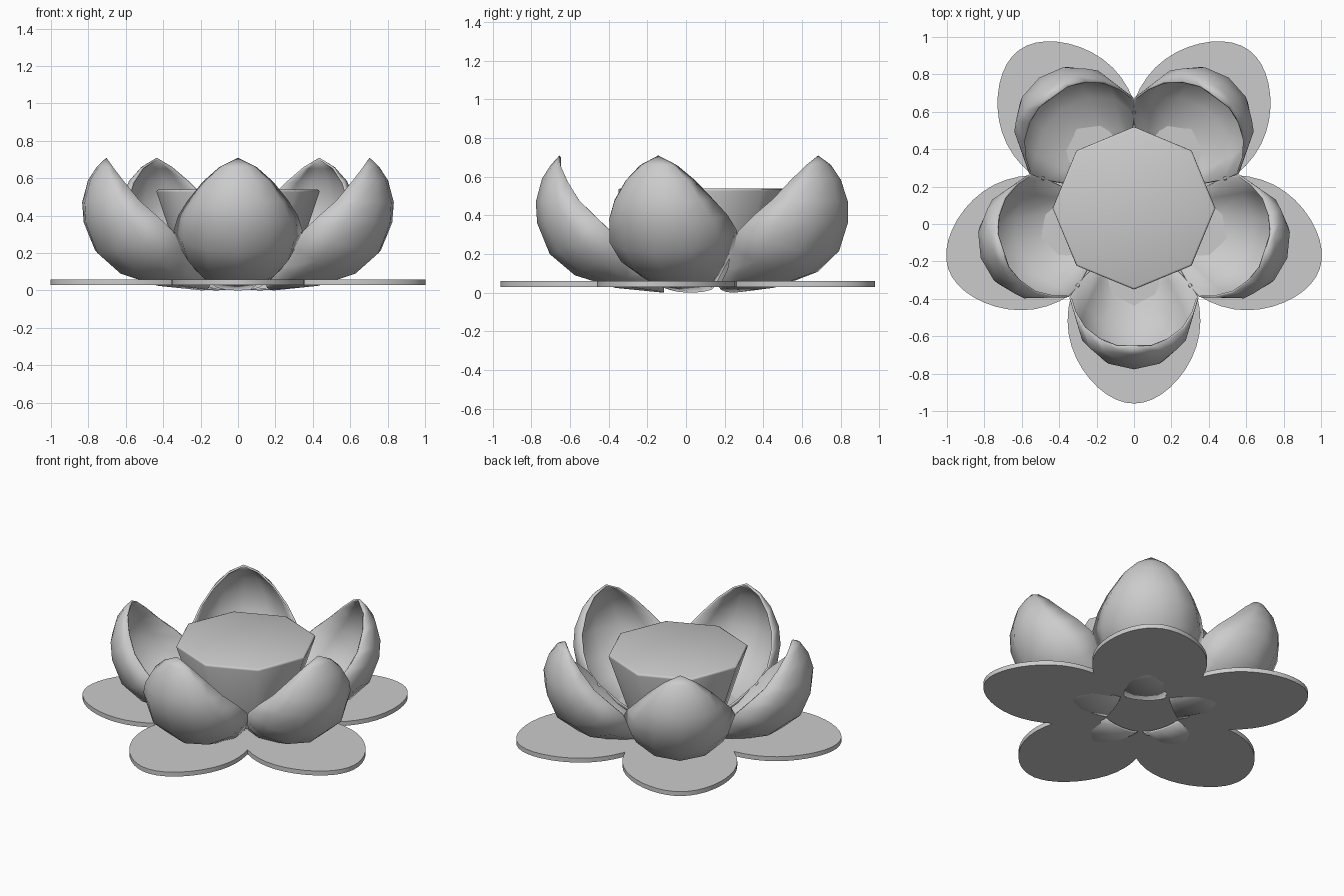
import bpy, bmesh, math
from mathutils import Matrix

if "Cube" in bpy.data.objects:
    bpy.data.objects.remove(bpy.data.objects["Cube"])

CENTRE_Y = 0.085
GREY = (0.6, 0.6, 0.6, 1)
mat = bpy.data.materials.new("plain grey")
mat.use_nodes = True
mat.diffuse_color = GREY
mat.node_tree.nodes["Principled BSDF"].inputs["Base Color"].default_value = GREY


def finish(name, bm, turn=0.0, angle=180):
    """Turn the part about the flower centre and make it a smooth object."""
    bmesh.ops.recalc_face_normals(bm, faces=bm.faces)
    bm.transform(Matrix.Translation((0, CENTRE_Y, 0)) @ Matrix.Rotation(turn, 4, "Z"))
    mesh = bpy.data.meshes.new(name)
    bm.to_mesh(mesh)
    bm.free()
    mesh.materials.append(mat)
    ob = bpy.data.objects.new(name, mesh)
    bpy.context.collection.objects.link(ob)
    bpy.ops.object.select_all(action="DESELECT")
    ob.select_set(True)
    bpy.context.view_layer.objects.active = ob
    bpy.ops.object.shade_smooth_by_angle(angle=math.radians(angle))
    return ob


# petal rows: spine radius, spine height, rim half width, rim radius, rim height
PETAL_ROWS = [
    (.20, .00, .13, .20, .03), (.45, .025, .22, .32, .12),
    (.66, .09, .31, .41, .23), (.79, .20, .345, .48, .32),
    (.855, .36, .32, .56, .40), (.862, .47, .27, .64, .48),
    (.83, .59, .19, .70, .58), (.785, .66, .10, .735, .66),
]


def petal(name, turn):
    """Cupped shell whose rows are half ellipses between rim and spine."""
    bm = bmesh.new()
    rows = []
    for sr, sz, w, rr, rz in PETAL_ROWS:
        row = []
        for i in range(-3, 4):
            a = i * math.pi / 6
            c = math.cos(a)
            row.append(bm.verts.new((rr + (sr - rr) * c, w * math.sin(a), rz + (sz - rz) * c)))
        rows.append(row)
    for low, high in zip(rows, rows[1:]):
        for i in range(6):
            bm.faces.new((low[i], low[i + 1], high[i + 1], high[i]))
    tip = bm.verts.new((.74, 0, .71))
    for a, b in zip(rows[-1], rows[-1][1:]):
        bm.faces.new((a, b, tip))
    ob = finish(name, bm, turn)
    # make the shell thicken towards the inside of the cup
    shell = ob.modifiers.new("thickness", "SOLIDIFY")
    shell.thickness = 0.012
    shell.offset = -1


def leaf(name, turn):
    """Flat oval pad with a slightly pointed outer end."""
    bm = bmesh.new()
    ring = []
    for i in range(40):
        t = math.tau * i / 40
        pinch = 1 - .13 * max(0, math.cos(t)) ** 2
        ring.append(bm.verts.new((.605 + .44 * math.cos(t), .355 * math.sin(t) * pinch, .03)))
    face = bm.faces.new(ring)
    top = bmesh.ops.extrude_face_region(bm, geom=[face])["geom"]
    bmesh.ops.translate(bm, vec=(0, 0, .03), verts=[v for v in top if isinstance(v, bmesh.types.BMVert)])
    finish(name, bm, turn, 30)


# five petals and five leaves around the centre
PLACES = ("front", "front_left", "back_left", "back_right", "front_right")
for k, place in enumerate(PLACES):
    turn = math.radians(-90 + 72 * k)
    petal(place + "_petal", turn)
    leaf(place + "_leaf", turn)

# eight-sided tapered core with a softened upper rim
bm = bmesh.new()
bmesh.ops.create_cone(bm, cap_ends=True, segments=8, radius1=.27, radius2=.44, depth=.51,
                      matrix=Matrix.Translation((0, 0, .285)))
rim = [e for e in bm.edges if all(v.co.z > .5 for v in e.verts)]
bmesh.ops.bevel(bm, geom=rim, offset=.015, segments=2, affect="EDGES", profile=.5)
finish("flower_core", bm, 0, 60)
